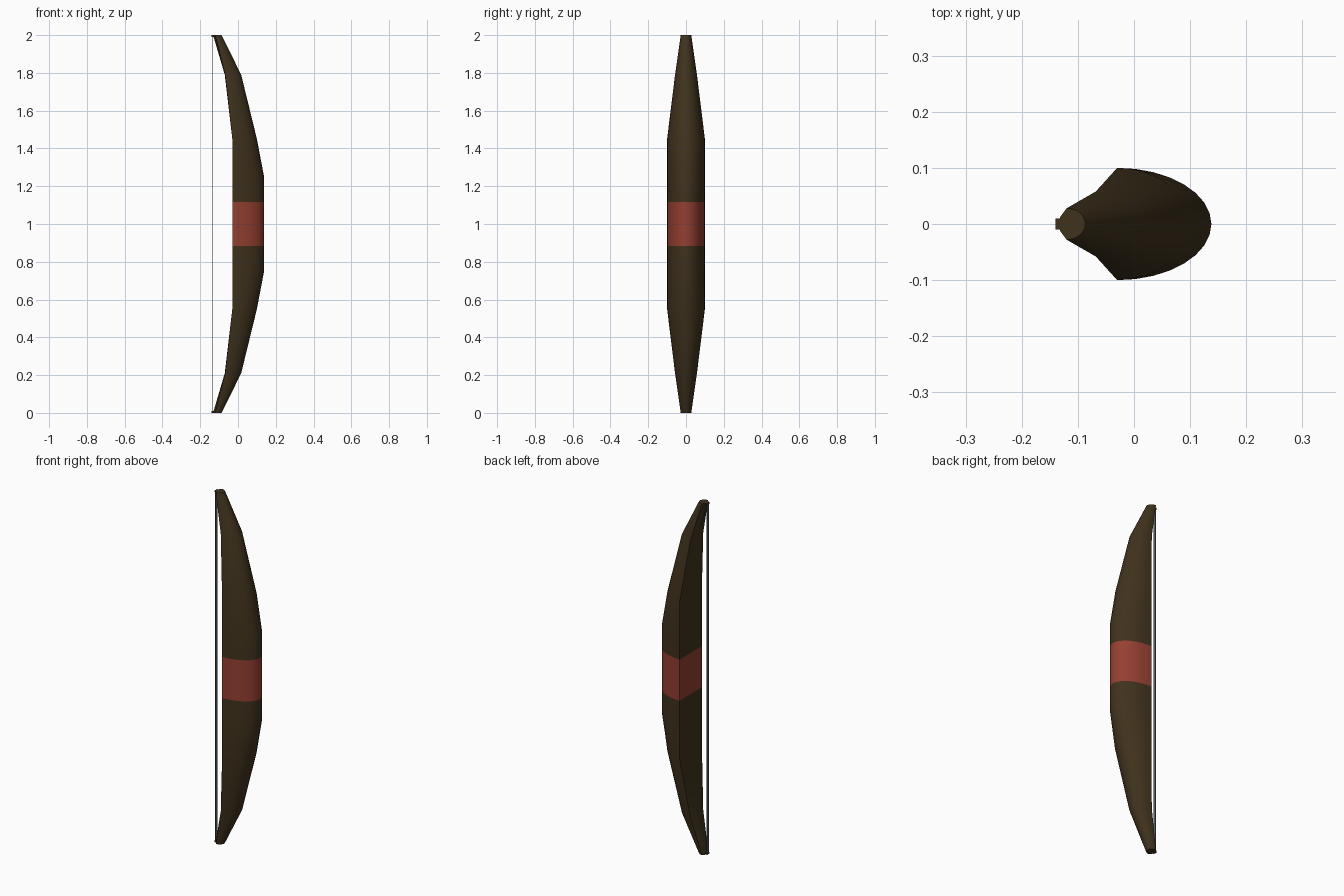
import bpy, bmesh, math

cube = bpy.data.objects.get("Cube")
if cube:
    bpy.data.objects.remove(cube, do_unlink=True)


def material(name, rgb):
    m = bpy.data.materials.new(name)
    m.use_nodes = True
    m.diffuse_color = (*rgb, 1)
    bsdf = next(n for n in m.node_tree.nodes if n.type == 'BSDF_PRINCIPLED')
    bsdf.inputs["Base Color"].default_value = (*rgb, 1)
    return m


wood = material("dark brown wood", (0.051, 0.032, 0.012))
leather = material("red grip", (0.30, 0.050, 0.031))
cord = material("grey cord", (0.11, 0.115, 0.12))


def finish(name, bm, mats):
    bmesh.ops.recalc_face_normals(bm, faces=bm.faces)
    mesh = bpy.data.meshes.new(name)
    bm.to_mesh(mesh)
    bm.free()
    for m in mats:
        mesh.materials.append(m)
    ob = bpy.data.objects.new(name, mesh)
    bpy.context.collection.objects.link(ob)
    return ob


def box(name, mat, size, centre):
    bm = bmesh.new()
    bmesh.ops.create_cube(bm, size=1)
    bmesh.ops.scale(bm, vec=size, verts=bm.verts)
    bmesh.ops.translate(bm, vec=centre, verts=bm.verts)
    return finish(name, bm, [mat])


# Upper limb stations: height above the middle, back x, edge x, front x, half width
GRIP = 0.117
limb = [
    (GRIP, -0.03, -0.03, 0.138, 0.1),
    (0.25, -0.03, -0.03, 0.138, 0.1),
    (0.45, -0.03, -0.03, 0.1, 0.1),
    (0.79, -0.07, -0.068, 0.017, 0.058),
    (1.0, -0.132, -0.12, -0.087, 0.028),
]
stations = [(-s[0], *s[1:]) for s in reversed(limb)] + limb
ARC = 16


def section(bm, h, back, edge, front, half):
    # D-shaped ring: rounded belly toward +x, flat face toward the string
    pts = [(edge + (front - edge) * math.sin(math.pi * i / ARC),
            -half * math.cos(math.pi * i / ARC)) for i in range(ARC + 1)]
    pts += [(back, 0.012), (back, -0.012)]
    return [bm.verts.new((x, y, 1 + h)) for x, y in pts]


# Bow stave, with the grip band coloured by height
bm = bmesh.new()
rings = [section(bm, *s) for s in stations]
for a, b in zip(rings, rings[1:]):
    for i in range(len(a)):
        j = (i + 1) % len(a)
        f = bm.faces.new((a[i], a[j], b[j], b[i]))
        f.material_index = int(abs(f.calc_center_median().z - 1) < GRIP / 2)
bm.faces.new(rings[0])
bm.faces.new(rings[-1])
stave = finish("bow_stave", bm, [wood, leather])
bpy.ops.object.select_all(action='DESELECT')
stave.select_set(True)
bpy.context.view_layer.objects.active = stave
bpy.ops.object.shade_smooth_by_angle(angle=math.radians(25))

# Bowstring and the small nocks that hold its ends
box("bowstring", cord, (0.004, 0.018, 1.98), (-0.136, 0, 1))
for name, z in (("lower_nock", 0.005), ("upper_nock", 1.995)):
    box(name, wood, (0.012, 0.02, 0.01), (-0.134, 0, z))
